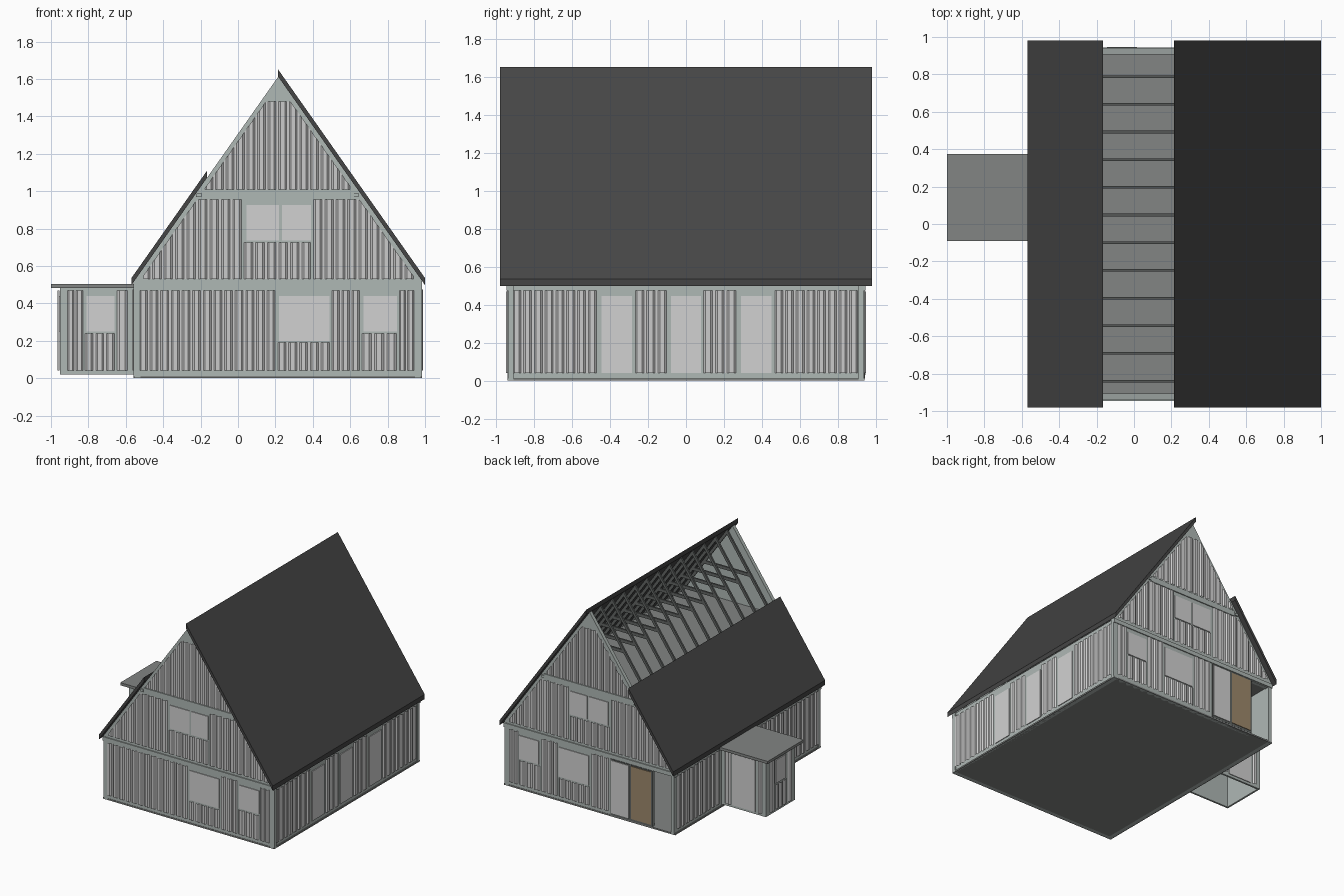
import bpy, bmesh
from mathutils import Vector

if "Cube" in bpy.data.objects:
    bpy.data.objects.remove(bpy.data.objects["Cube"])


def material(name, r, g, b):
    m = bpy.data.materials.new(name)
    m.diffuse_color = (r, g, b, 1)
    m.use_nodes = True
    m.node_tree.nodes["Principled BSDF"].inputs["Base Color"].default_value = m.diffuse_color
    return m


TRIM = material("wall_grey_green", 0.43, 0.48, 0.46)
CLAD = material("cladding_light_grey", 0.60, 0.60, 0.60)
PANE = material("pane_pale_grey", 0.64, 0.64, 0.64)
ROOF = material("roof_charcoal", 0.060, 0.060, 0.060)
SLAB = material("slab_mid_grey", 0.225, 0.235, 0.230)
WOOD = material("rafter_dark_grey", 0.12, 0.13, 0.125)
DOOR = material("door_brown", 0.34, 0.25, 0.15)

RIDGE_X, RIDGE_Z, PITCH = 0.215, 1.612, 1.42


def under_roof(x):
    return RIDGE_Z - PITCH * abs(x - RIDGE_X)


def finish(name, bm, mat):
    me = bpy.data.meshes.new(name)
    bm.to_mesh(me)
    bm.free()
    me.materials.append(mat)
    ob = bpy.data.objects.new(name, me)
    bpy.context.collection.objects.link(ob)
    return ob


def add_prism(bm, pts, y0, y1):
    """Extrude an x-z outline from y0 to y1."""
    face = bm.faces.new([bm.verts.new((x, y0, z)) for x, z in pts])
    out = bmesh.ops.extrude_face_region(bm, geom=[face])["geom"]
    for v in out:
        if isinstance(v, bmesh.types.BMVert):
            v.co.y = y1


def prism(name, pts, y0, y1, mat):
    bm = bmesh.new()
    add_prism(bm, pts, y0, y1)
    bmesh.ops.recalc_face_normals(bm, faces=bm.faces)
    return finish(name, bm, mat)


def box(name, x0, x1, y0, y1, z0, z1, mat):
    return prism(name, [(x0, z0), (x1, z0), (x1, z1), (x0, z1)], y0, y1, mat)


def wall_point(axis, sign, plane):
    """Map (along, out, up) on a wall to world coordinates."""
    if axis == "y":
        return lambda s, d, z: (s, sign * (plane + d), z)
    return lambda s, d, z: (sign * (plane + d), s, z)


def cladding(name, wall, spans, slope=False):
    """Ribbed sheets; each span is (start, end, bottom, top)."""
    place = wall_point(*wall)
    outward = Vector(place(0, 1, 0)) - Vector(place(0, 0, 0))
    bm = bmesh.new()
    for s0, s1, lo, hi in spans:
        count = max(1, round((s1 - s0) / 0.058))
        step = (s1 - s0) / count
        prof = [(s0 + (i + f) * step, d) for i in range(count)
                for f, d in ((0.05, 0.001), (0.22, 0.011), (0.62, 0.011), (0.8, 0.001))]
        for (a, da), (b, db) in zip(prof, prof[1:]):
            ta, tb = hi, hi
            if slope:
                ta, tb = min(hi, under_roof(a) - 0.04), min(hi, under_roof(b) - 0.04)
            if min(ta, tb) <= lo + 0.005:
                continue
            f = bm.faces.new([bm.verts.new(place(*p)) for p in
                              ((a, da, lo), (b, db, lo), (b, db, tb), (a, da, ta))])
            f.normal_update()
            if f.normal.dot(outward) < 0:
                f.normal_flip()
    bmesh.ops.remove_doubles(bm, verts=bm.verts, dist=0.0005)
    finish(name, bm, CLAD)


def plate(name, wall, s0, s1, z0, z1, mat=PANE, d=0.006):
    place = wall_point(*wall)
    a, b = place(s0, 0, z0), place(s1, d, z1)
    box(name, *sorted((a[0], b[0])), *sorted((a[1], b[1])), z0, z1, mat)


# main walls
FRONT, BACK = ("y", -1, 0.937), ("y", 1, 0.937)
RIGHT, LEFT = ("x", 1, 0.977), ("x", -1, 0.552)
gable = [(0.985, 0), (0.985, under_roof(0.985)), (RIDGE_X, RIDGE_Z), (-0.56, under_roof(-0.56))]
prism("front_wall", [(-0.56, 0)] + gable, -0.937, -0.907, TRIM)
prism("back_wall", [(-0.35, 0)] + gable + [(-0.56, 0.47), (-0.35, 0.47)], 0.907, 0.937, TRIM)
box("right_wall", 0.947, 0.977, -0.94, 0.94, 0, 0.51, TRIM)
box("left_wall", -0.552, -0.522, -0.94, 0.94, 0, 0.51, TRIM)

# floors
box("ground_floor", -0.56, 0.985, -0.94, 0.94, 0, 0.012, SLAB)
box("upper_floor", -0.53, 0.96, -0.92, 0.92, 0.475, 0.5, SLAB)
box("attic_floor", -0.2, 0.63, -0.92, 0.92, 0.965, 0.995, SLAB)

# gable ends: cladding, windows and storey bands
small = (0.66, 0.86, 0.04, 0.24)
for label, wall in (("front", FRONT), ("back", BACK)):
    left_start = -0.53 if label == "front" else 0.04
    cladding(label + "_ground_cladding", wall, [
        (left_start, 0.21, 0.04, 0.47), (0.21, 0.50, 0.04, 0.19),
        (0.50, 0.66, 0.04, 0.47), small, (0.86, 0.95, 0.04, 0.47)])
    cladding(label + "_upper_cladding", wall, [
        (-0.52, 0.03, 0.53, 0.955), (0.03, 0.40, 0.53, 0.725),
        (0.40, 0.95, 0.53, 0.955)], True)
    cladding(label + "_attic_cladding", wall, [(-0.18, 0.61, 1.01, 1.48)], True)
    plate(label + "_large_window", wall, 0.22, 0.49, 0.20, 0.44)
    plate(label + "_small_window", wall, 0.67, 0.85, 0.25, 0.44)
    plate(label + "_upper_window_a", wall, 0.045, 0.22, 0.735, 0.925)
    plate(label + "_upper_window_b", wall, 0.235, 0.39, 0.735, 0.925)
    plate(label + "_storey_band", wall, -0.56, 0.985, 0.475, 0.508, TRIM, 0.008)
    plate(label + "_attic_band", wall, -0.19, 0.62, 0.96, 1.005, TRIM, 0.008)

# back entrance
plate("entrance_frame", BACK, -0.36, 0.025, 0.012, 0.47, WOOD, 0.004)
plate("entrance_side_panel", BACK, -0.145, 0.015, 0.03, 0.46, PANE, 0.009)
plate("entrance_door", BACK, -0.345, -0.165, 0.03, 0.46, DOOR, 0.009)

# right side with three tall windows
cladding("right_cladding", RIGHT, [
    (-0.915, -0.46, 0.04, 0.475), (-0.27, -0.09, 0.04, 0.475),
    (0.09, 0.275, 0.04, 0.475), (0.465, 0.915, 0.04, 0.475)])
for i, y in enumerate((-0.365, 0.0, 0.37)):
    plate("right_tall_window_%d" % i, RIGHT, y - 0.08, y + 0.08, 0.04, 0.445)
cladding("left_cladding", LEFT, [(-0.915, -0.07, 0.04, 0.475), (0.36, 0.915, 0.04, 0.475)])

# annex, open underneath
box("annex_front_wall", -0.953, -0.55, -0.045, -0.03, 0.02, 0.485, TRIM)
box("annex_back_wall", -0.953, -0.55, 0.315, 0.33, 0.02, 0.485, TRIM)
box("annex_left_wall", -0.953, -0.938, -0.045, 0.33, 0.02, 0.485, TRIM)
box("annex_roof", -1.0, -0.55, -0.09, 0.375, 0.483, 0.505, SLAB)
A_FRONT, A_BACK, A_LEFT = ("y", -1, 0.045), ("y", 1, 0.33), ("x", -1, 0.953)
cladding("annex_front_cladding", A_FRONT, [
    (-0.915, -0.82, 0.04, 0.47), (-0.82, -0.65, 0.04, 0.24), (-0.65, -0.575, 0.04, 0.47)])
plate("annex_front_window", A_FRONT, -0.81, -0.66, 0.25, 0.44)
cladding("annex_left_cladding", A_LEFT, [
    (-0.01, 0.07, 0.04, 0.47), (0.07, 0.22, 0.04, 0.24), (0.22, 0.295, 0.04, 0.47)])
plate("annex_left_window", A_LEFT, 0.08, 0.21, 0.25, 0.44)
cladding("annex_back_cladding", A_BACK, [(-0.92, -0.87, 0.04, 0.47), (-0.64, -0.57, 0.04, 0.47)])
plate("annex_back_panel", A_BACK, -0.86, -0.65, 0.04, 0.46)

# roof panels; the upper left slope stays open
T = 0.038
for name, xa, xb in (("right_roof", RIDGE_X, 1.0), ("left_roof", -0.57, -0.165)):
    za, zb = under_roof(xa), under_roof(xb)
    prism(name, [(xa, za), (xb, zb), (xb, zb + T), (xa, za + T)], -0.98, 0.98, ROOF)

# rafters with collar ties
bm = bmesh.new()
for i in range(12):
    y = -0.84 + 0.148 * i
    for end in (-0.53, 0.955):
        z = under_roof(end)
        add_prism(bm, [(RIDGE_X, RIDGE_Z - 0.002), (end, z - 0.002), (end, z - 0.04),
                       (RIDGE_X, RIDGE_Z - 0.04)], y - 0.007, y + 0.007)
    add_prism(bm, [(0.01, 1.28), (0.42, 1.28), (0.42, 1.305), (0.01, 1.305)], y - 0.007, y + 0.007)
bmesh.ops.recalc_face_normals(bm, faces=bm.faces)
finish("rafters", bm, WOOD)

# purlins showing at the gables
for name, x in (("left_purlin", -0.21), ("right_purlin", 0.63)):
    box(name, x - 0.014, x + 0.014, -0.946, 0.946, 0.97, 0.99, TRIM)
